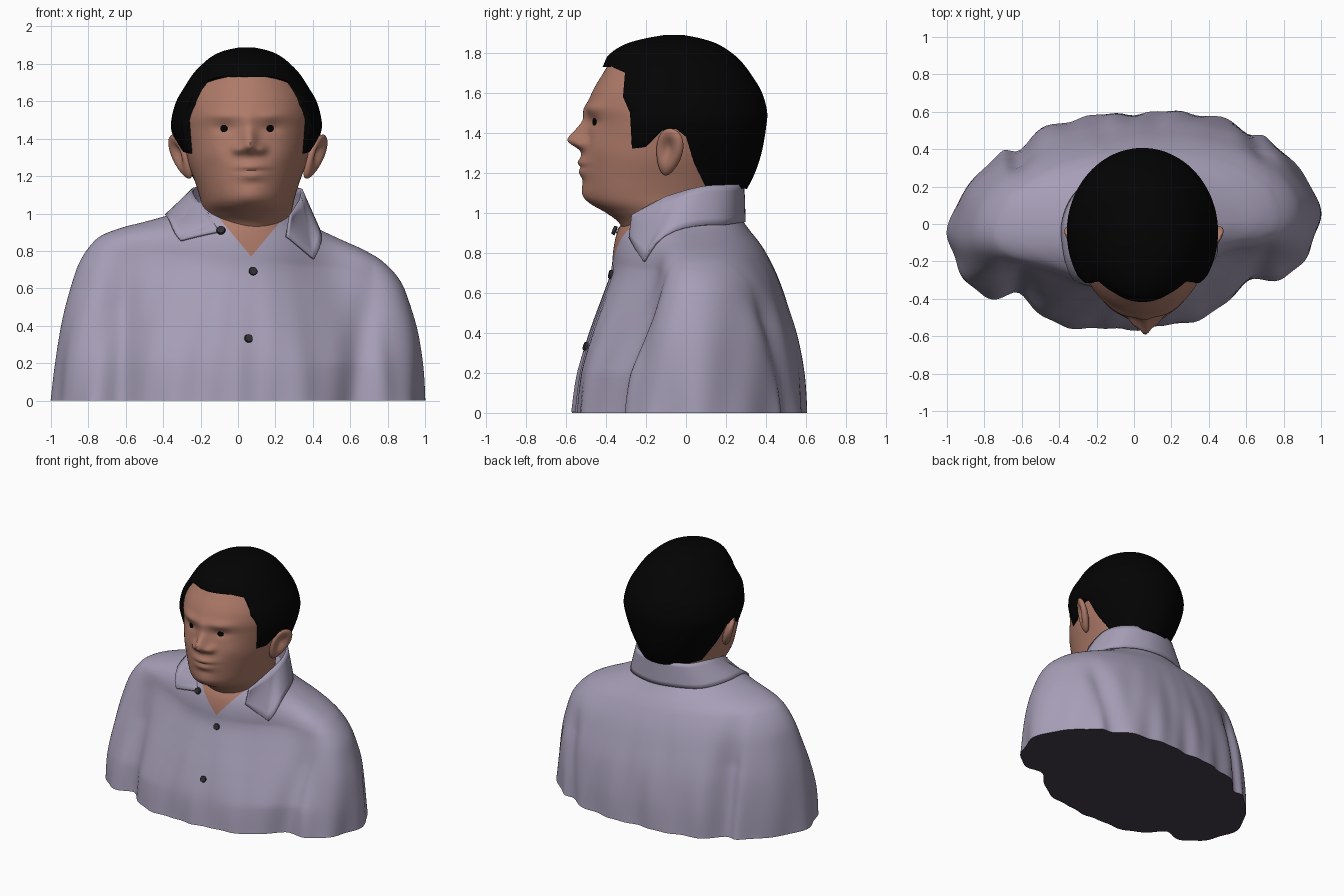
import bpy, bmesh, math
from mathutils import Vector, Matrix
from mathutils.bvhtree import BVHTree

if "Cube" in bpy.data.objects:
    bpy.data.objects.remove(bpy.data.objects["Cube"])


def colour(name, rgb):
    m = bpy.data.materials.new(name)
    m.diffuse_color = (*rgb, 1)
    m.use_nodes = True
    m.node_tree.nodes["Principled BSDF"].inputs["Base Color"].default_value = m.diffuse_color
    return m


SHIRT = colour("lilac cloth", (0.38, 0.342, 0.47))
UNDER = colour("dark underside", (0.06, 0.052, 0.068))
SKIN = colour("warm skin", (0.42, 0.195, 0.14))
HAIR = colour("black hair", (0.001, 0.001, 0.001))
BUTTON = colour("dark button", (0.03, 0.028, 0.034))
EYE = colour("eye black", (0.001, 0.001, 0.001))


def curve(rows, sub):
    """Smooth path through the given rows of numbers."""
    out = []
    for i in range(len(rows) - 1):
        a, b, c, d = (rows[min(max(i + k, 0), len(rows) - 1)] for k in (-1, 0, 1, 2))
        for s in range(sub):
            t = s / sub
            out.append([0.5 * (2 * q + (r - p) * t + (2 * p - 5 * q + 4 * r - u) * t * t
                               + (3 * q - p - 3 * r + u) * t ** 3)
                        for p, q, r, u in zip(a, b, c, d)])
    return out + [list(rows[-1])]


def skin_grid(bm, rows, closed):
    """Join rows of points with quads."""
    vs = [[bm.verts.new(p) for p in r] for r in rows]
    n = len(rows[0])
    for lo, hi in zip(vs, vs[1:]):
        for i in range(n if closed else n - 1):
            j = (i + 1) % n
            bm.faces.new((lo[i], lo[j], hi[j], hi[i]))
    return vs


def loft(rows, xc, sides, sub, form=None):
    """Stack of ovals given as (height, half width, front y, back y)."""
    rings = []
    for z, w, f, b in curve(rows, sub):
        ring = []
        for i in range(sides):
            a = 2 * math.pi * i / sides
            p = (xc + w * math.cos(a), (f + b) / 2 + (b - f) / 2 * math.sin(a), z)
            ring.append(form(*p) if form else p)
        rings.append(ring)
    bm = bmesh.new()
    vs = skin_grid(bm, rings, True)
    bm.faces.new(vs[0][::-1])
    bm.faces.new(vs[-1])
    bmesh.ops.recalc_face_normals(bm, faces=bm.faces)
    return bm


def finish(name, bm, *mats, angle=50):
    me = bpy.data.meshes.new(name)
    bm.to_mesh(me)
    bm.free()
    for m in mats:
        me.materials.append(m)
    ob = bpy.data.objects.new(name, me)
    bpy.context.collection.objects.link(ob)
    bpy.ops.object.select_all(action='DESELECT')
    ob.select_set(True)
    bpy.context.view_layer.objects.active = ob
    bpy.ops.object.shade_smooth_by_angle(angle=math.radians(angle))
    return ob


def bell(d, s):
    return math.exp(-(d / s) ** 2)


def ramp(v, lo, hi):
    return min(1, max(0, (v - lo) / (hi - lo)))


# Shirt body with sleeve creases, cloth folds, set-back shoulders, one of them higher
def shirt_form(x, y, z):
    low = max(0, 1 - z / 0.85)
    a = math.atan2(y, x)
    k = 1 + 0.013 * low * (math.sin(11 * a + 4 * z) + 0.6 * math.sin(23 * a - 3 * z) - 0.9)
    k *= 1 + 0.035 * low * math.sin(2 * a) ** 2 * (abs(x) > 0)
    x, y = x * k, y * k
    right, high = x > 0, ramp(z, .2, .75)
    y *= 1 - (0.11 if right else 0.16) * ramp(z, .85, .5) * bell(abs(x) - 0.62 - 0.1 * z * right, 0.075)
    if y < 0:
        start, end = (.17, .40) if right else (.10, .22)
        y *= 1 - (start + (end - start) * high) * bell(abs(x) - (.66 - .15 * high), .24)
    y += 0.05 * x - 0.06 * ramp(abs(x), .7, 1)
    return (x + 0.03 * min(1, z * z), y, z - 0.09 * x * min(1, z / 0.8) ** 2)


body = loft([(0, 1.0, -.565, .60), (.2, .985, -.54, .585), (.4, .955, -.48, .55),
             (.58, .905, -.415, .495), (.7, .855, -.375, .45), (.8, .77, -.365, .40),
             (.86, .66, -.355, .36), (.91, .52, -.34, .32), (.96, .39, -.315, .285),
             (1.0, .335, -.29, .27), (1.04, .30, -.25, .26)], 0, 200, 8, shirt_form)
body_tree = BVHTree.FromBMesh(body)

# Open neck: cut a V in the front and colour it as skin
for s in (-1.2, 1.2):
    faces = [f for f in body.faces if f.calc_center_median().y < 0 and f.calc_center_median().z > 0.7
             and len(f.verts) < 9]
    edges = {e for f in faces for e in f.edges}
    verts = {v for f in faces for v in f.verts}
    bmesh.ops.bisect_plane(body, geom=list(verts) + list(edges) + faces, dist=1e-5,
                           plane_co=(.07, 0, .77), plane_no=(s, 0, 1))
for f in body.faces:
    c = f.calc_center_median()
    if c.y < -0.05 and c.z > 0.77 + 1.2 * abs(c.x - 0.07):
        f.material_index = 1
    elif c.z < 0.005 and f.normal.z < -0.9:
        f.material_index = 2
finish("shirt_body", body, SHIRT, SKIN, UNDER)

# Face relief: x, z, spread x, spread z, outward push
RELIEF = [(.062, 1.358, .045, .04, .074), (.06, 1.41, .036, .05, .048), (.055, 1.50, .04, .05, .014),
          (.075, 1.25, .12, .06, .018), (.075, 1.252, .075, .02, .012), (.075, 1.2, .065, .02, .010),
          (.075, 1.228, .08, .009, -.007), (.075, 1.16, .06, .02, -.004), (.07, 1.09, .08, .04, .010)]
for s in (-1, 1):
    RELIEF += [(.062 + s * .062, 1.343, .03, .028, .036), (.055 + s * .125, 1.525, .09, .028, .014),
               (.05 + s * .125, 1.455, .06, .03, -.014), (.06 + s * .18, 1.33, .08, .07, .014)]


def face_form(x, y, z):
    if y < -0.15:
        y -= sum(k * bell(x - cx, sx) * bell(z - cz, sz) for cx, cz, sx, sz, k in RELIEF)
    return (x, y, z)


# Head and neck
head = loft([(.86, .20, -.28, .18), (.95, .22, -.335, .21), (1.0, .235, -.40, .23),
             (1.045, .245, -.475, .24), (1.09, .255, -.508, .25), (1.17, .28, -.518, .28),
             (1.27, .315, -.51, .31), (1.36, .335, -.50, .34), (1.45, .35, -.495, .36),
             (1.52, .355, -.495, .36), (1.60, .345, -.47, .34), (1.68, .31, -.425, .30),
             (1.75, .255, -.375, .24), (1.81, .16, -.28, .14)], .05, 144, 10, face_form)
head_tree = BVHTree.FromBMesh(head)
finish("head", head, SKIN)

# Ears: flattened, dished and flared outward
for s, side in ((-1, "left"), (1, "right")):
    bm = bmesh.new()
    bmesh.ops.create_uvsphere(bm, u_segments=32, v_segments=20, radius=1)
    turn = Matrix.Rotation(-.5, 3, 'Z') @ Matrix.Rotation(.3, 3, 'Y') @ Matrix.Rotation(-.35, 3, 'X')
    for v in bm.verts:
        x, y, z = v.co
        if x > 0:
            x -= 1.2 * bell(y + .1, .5) * bell(z - .15, .5)
        p = turn @ Vector((x * .036, y * (.07 + .018 * z), z * .128)) + Vector((.36, -.085, 1.303))
        v.co = (.053 + s * p.x, p.y, p.z)
    bmesh.ops.recalc_face_normals(bm, faces=bm.faces)
    finish(side + "_ear", bm, SKIN)

# Hair: full cap trimmed along the hairline
hair = finish("hair", loft([
    (1.10, .265, -.42, .295), (1.2, .303, -.44, .345), (1.31, .355, -.47, .38), (1.44, .40, -.49, .402),
    (1.51, .40, -.495, .405), (1.6, .375, -.485, .38), (1.67, .335, -.445, .34), (1.74, .29, -.412, .29),
    (1.79, .245, -.385, .24), (1.84, .185, -.31, .165), (1.87, .12, -.21, .08), (1.888, .04, -.11, -.01)],
    .045, 96, 5), HAIR)
line = [(-.6, 1.725), (-.37, 1.73), (-.305, 1.70), (-.315, 1.58), (-.28, 1.5), (-.27, 1.32), (-.2, 1.33),
        (-.12, 1.41), (-.05, 1.42), (0, 1.38), (.04, 1.25), (.1, 1.13), (.6, 1.105), (.6, 2.1), (-.6, 2.1)]
bm = bmesh.new()
ends = skin_grid(bm, [[(x, y, z) for y, z in line] for x in (-1, 1)], True)
bm.faces.new(ends[0][::-1])
bm.faces.new(ends[1])
bmesh.ops.recalc_face_normals(bm, faces=bm.faces)
cutter = finish("hairline_cutter", bm, HAIR)
cutter.hide_render = True
mod = hair.modifiers.new("trim", 'BOOLEAN')
mod.operation, mod.solver, mod.object = 'INTERSECT', 'EXACT', cutter
bpy.context.view_layer.objects.active = hair
bpy.ops.object.modifier_apply(modifier="trim")
bpy.data.objects.remove(cutter)


# Folded collar: upper edge round the neck, lower edge lying on the shirt, sharp tips
def collar_edge(pts):
    return curve(pts[:2], 8) + curve(pts[1:8], 8)[1:] + curve(pts[7:], 8)[1:]


upper = collar_edge([(-.16, -.26, 1.0), (-.225, -.1, 1.08), (-.24, .08, 1.13), (-.16, .23, 1.14),
                     (.04, .285, 1.14), (.24, .23, 1.14), (.335, .08, 1.13), (.335, -.1, 1.08),
                     (.28, -.27, .99)])
lower = collar_edge([(-.10, -.34, .90), (-.31, -.32, .86), (-.38, 0, .98), (-.26, .22, .98), (.04, .30, .96),
                     (.30, .22, .95), (.40, .03, .91), (.445, -.27, .765), (.29, -.33, .90)])
for i, p in enumerate(lower):
    hit, nor, _, _ = body_tree.find_nearest(Vector(p))
    lower[i] = hit + nor * (0.003 if 12 < i < 52 else 0.008)
bm = bmesh.new()
skin_grid(bm, [[Vector(u).lerp(Vector(w), t / 6) for u, w in zip(upper, lower)] for t in range(7)], False)
bmesh.ops.recalc_face_normals(bm, faces=bm.faces)
collar = finish("collar", bm, SHIRT)
mod = collar.modifiers.new("cloth", 'SOLIDIFY')
mod.thickness, mod.offset = 0.014, 0


def front_hit(tree, x, z):
    hit, nor, _, _ = tree.ray_cast(Vector((x, -2, z)), Vector((0, 1, 0)))
    return hit, nor


# Button placket: thin strip down the chest
rows = []
for i in range(31):
    z = 0.004 + 0.75 * i / 30
    rows.append([front_hit(body_tree, .012 + .04 * z + .085 * j / 4 * min(1, (0.80 - z) / .1), z)[0]
                 + Vector((0, -.006, 0)) for j in range(5)])
bm = bmesh.new()
skin_grid(bm, rows, False)
finish("placket", bm, SHIRT)


def disc(name, tree, x, z, r, lift, mat, depth=.016):
    hit, nor = front_hit(tree, x, z)
    bm = bmesh.new()
    bmesh.ops.create_cone(bm, cap_ends=True, segments=20, radius1=r, radius2=r * .85, depth=depth)
    bm.transform(Matrix.Translation(hit + nor * lift) @ nor.to_track_quat('Z', 'Y').to_matrix().to_4x4())
    finish(name, bm, mat, angle=30)


# Buttons and eyes
for i, (x, z, lift) in enumerate([(-.09, .905, .02), (.08, .69, .01), (.055, .33, .01)]):
    disc("button_%d" % (i + 1), body_tree, x, z, .024, lift, BUTTON)
for side, x in (("left", -.075), ("right", .172)):
    disc(side + "_eye", head_tree, x, 1.455, .023, .001, EYE, .009)
